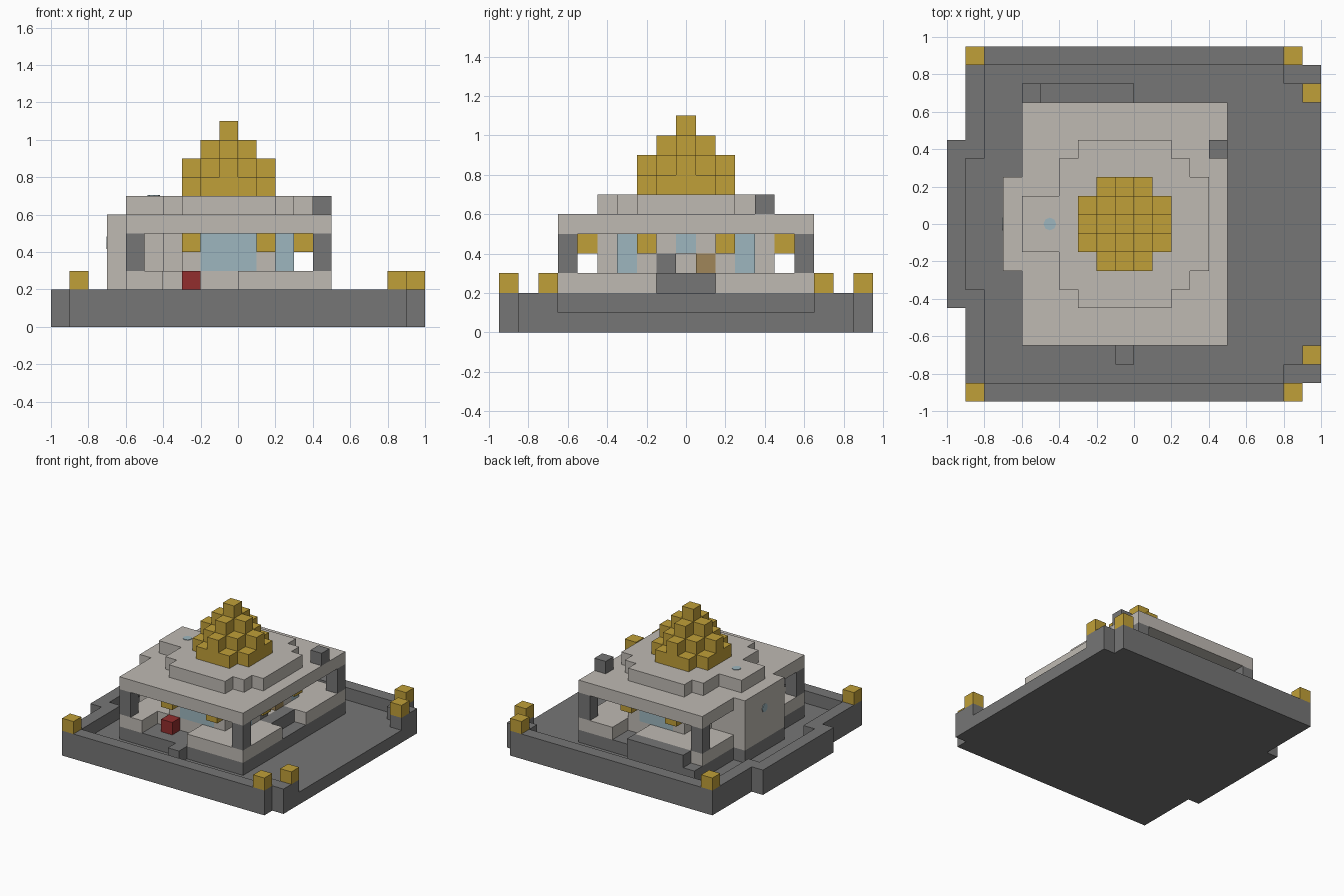
import bpy, bmesh
from mathutils import Vector

cube = bpy.data.objects.get("Cube")
if cube:
    bpy.data.objects.remove(cube, do_unlink=True)

U = 0.1  # block size


def material(name, rgb):
    m = bpy.data.materials.new(name)
    m.use_nodes = True
    color = (*rgb, 1)
    m.diffuse_color = color
    m.node_tree.nodes["Principled BSDF"].inputs["Base Color"].default_value = color
    return m


stone = material("dark stone", (.18, .18, .18))
marble = material("pale marble", (.52, .49, .45))
gold = material("gold", (.53, .35, .04))
glass = material("pale blue glass", (.34, .47, .52))
red = material("red", (.29, .027, .027))
wood = material("tan wood", (.35, .24, .1))

blocks = {}    # cell -> part name
part_mat = {}  # part name -> material


def fill(part, mat, xs, ys, zs, mirror=False):
    """Fill inclusive block ranges; optionally repeat them across y."""
    part_mat[part] = mat
    for x in range(xs[0], xs[1] + 1):
        for y in range(ys[0], ys[1] + 1):
            for z in range(zs[0], zs[1] + 1):
                blocks[x, y, z] = part
                if mirror:
                    blocks[x, -y, z] = part


def carve(xs, ys, zs):
    for x in range(xs[0], xs[1] + 1):
        for y in range(ys[0], ys[1] + 1):
            for z in range(zs[0], zs[1] + 1):
                blocks.pop((x, y, z), None)


# Courtyard floor
fill("courtyard_floor", stone, (-9, 8), (-9, 9), (0, 0))
fill("courtyard_floor", stone, (9, 9), (-8, 8), (0, 0))

# Perimeter wall, open on the +x side
fill("perimeter_wall", stone, (-9, 8), (9, 9), (0, 1), True)
fill("perimeter_wall", stone, (-9, -9), (4, 9), (0, 1), True)
fill("perimeter_wall", stone, (-10, -10), (-4, 4), (0, 1))
fill("perimeter_wall", stone, (8, 9), (8, 8), (0, 1), True)
fill("perimeter_wall", stone, (9, 9), (7, 7), (0, 1), True)

# Gold lamps on the wall
for x, y in ((-9, 9), (8, 9), (9, 7)):
    fill("wall_lamps", gold, (x, x), (y, y), (2, 2), True)

# Temple base and steps
fill("temple_base", stone, (-6, 4), (-6, 6), (1, 1))
fill("temple_base", stone, (-7, -7), (-2, 2), (1, 1))
fill("front_step", stone, (-1, -1), (-7, -7), (1, 1))
fill("back_step", stone, (-6, -6), (7, 7), (1, 1))
fill("back_ledge", stone, (-5, -1), (7, 7), (1, 2))

# Marble plinth with entrance gaps
fill("plinth", marble, (-6, 4), (-6, 6), (2, 2))
carve((-4, -1), (-6, -5), (2, 2))
carve((0, 1), (5, 6), (2, 2))
carve((4, 4), (-1, 1), (2, 2))
fill("door_sill", stone, (3, 3), (-1, 1), (2, 2))

# Corner columns
for x in (-6, 4):
    fill("corner_columns", stone, (x, x), (6, 6), (3, 4), True)

# Sanctuary walls with stepped corners, and the rear bay
fill("sanctuary", marble, (-3, 1), (-4, 4), (3, 4))
fill("sanctuary", marble, (-4, 2), (-3, 3), (3, 4))
fill("rear_bay", marble, (-7, -5), (-2, 2), (2, 4))

# Doorway recess with its side blocks
carve((2, 2), (-1, 1), (3, 3))
fill("door_block", stone, (2, 2), (-1, -1), (3, 3))
fill("door_panel", wood, (2, 2), (1, 1), (3, 3))

# Windows
fill("side_windows", glass, (-2, 0), (4, 4), (3, 4), True)
fill("door_windows", glass, (2, 2), (3, 3), (3, 4), True)
fill("door_windows", glass, (2, 2), (0, 0), (4, 4))

# Hanging lamps and red block
for x in (-3, 1):
    fill("hanging_lamps", gold, (x, x), (5, 5), (4, 4), True)
fill("hanging_lamps", gold, (3, 3), (2, 2), (4, 4), True)
fill("red_block", red, (-3, -3), (-5, -5), (2, 2))

# Roof slab and rounded upper tier
fill("roof", marble, (-6, 4), (-6, 6), (5, 5))
fill("roof", marble, (-7, -7), (-2, 2), (5, 5))
for xs, half in (((-3, 1), 4), ((-4, 2), 3), ((-4, 3), 2), ((-6, 3), 1)):
    fill("roof_tier", marble, xs, (-half, half), (6, 6))
fill("roof_block", stone, (4, 4), (4, 4), (6, 6))

# Stepped gold spire: height drops with distance from the centre
for x in range(-2, 3):
    for y in range(-2, 3):
        top = 10 - abs(x) - abs(y)
        if top >= 7:
            fill("spire", gold, (x - 1, x - 1), (y, y), (7, top))


def build_part(part):
    """Make one mesh from the exposed faces of a part's blocks."""
    bm = bmesh.new()
    for cell, owner in blocks.items():
        if owner != part:
            continue
        centre = Vector((cell[0] + .5, cell[1], cell[2] + .5))
        for axis in range(3):
            for sign in (-1, 1):
                near = list(cell)
                near[axis] += sign
                if tuple(near) in blocks:
                    continue
                n, a, b = Vector(), Vector(), Vector()
                n[axis] = sign / 2
                a[(axis + 1) % 3] = .5
                b[(axis + 2) % 3] = sign / 2
                corners = (n - a - b, n + a - b, n + a + b, n - a + b)
                bm.faces.new([bm.verts.new((centre + c) * U) for c in corners])
    bmesh.ops.remove_doubles(bm, verts=bm.verts, dist=U / 100)
    bmesh.ops.dissolve_limit(bm, angle_limit=.01, verts=bm.verts, edges=bm.edges)
    mesh = bpy.data.meshes.new(part)
    bm.to_mesh(mesh)
    bm.free()
    mesh.materials.append(part_mat[part])
    bpy.context.collection.objects.link(bpy.data.objects.new(part, mesh))


for part in part_mat:
    build_part(part)


# Small round windows on the rear bay and the roof
def round_plate(name, location, rotation):
    bpy.ops.mesh.primitive_cylinder_add(vertices=8, radius=.034, depth=.008,
                                        location=location, rotation=rotation)
    ob = bpy.context.object
    ob.name = name
    ob.data.materials.append(glass)


round_plate("rear_round_window", (-.7, 0, .45), (0, 1.5708, 0))
round_plate("roof_round_window", (-.45, 0, .7), (0, 0, 0))
